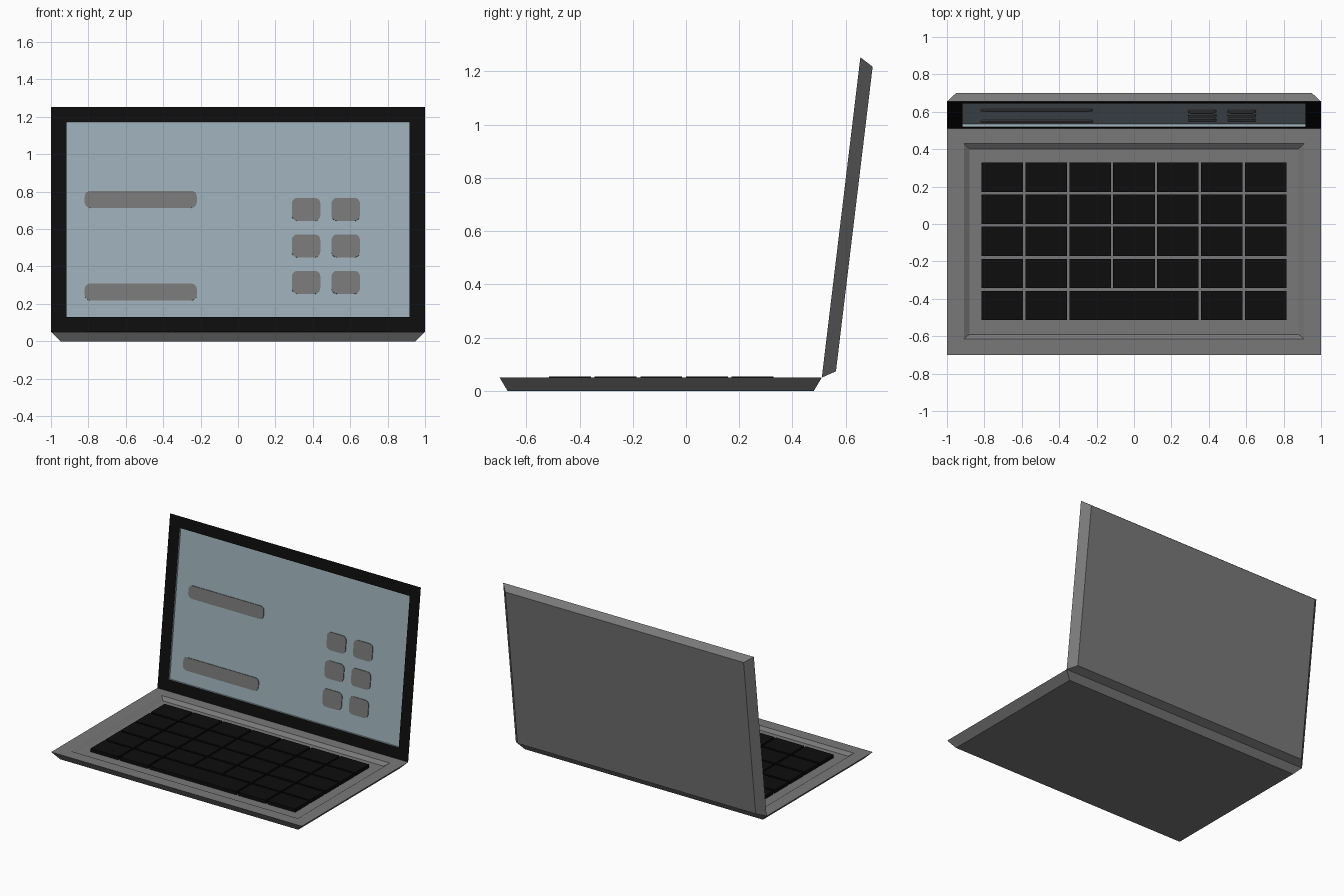
import bpy, bmesh, math
from mathutils import Matrix

if "Cube" in bpy.data.objects:
    bpy.data.objects.remove(bpy.data.objects["Cube"])


def mat(name, r, g, b):
    m = bpy.data.materials.new(name)
    m.diffuse_color = (r, g, b, 1)
    m.use_nodes = True
    m.node_tree.nodes["Principled BSDF"].inputs["Base Color"].default_value = m.diffuse_color
    return m


GREY = mat("body_grey", 0.19, 0.19, 0.19)
BLACK = mat("bezel_and_key_black", 0.004, 0.004, 0.004)
BLUE = mat("screen_blue", 0.33, 0.42, 0.47)


def finish(bm, name, mats, matrix):
    bmesh.ops.recalc_face_normals(bm, faces=bm.faces)
    me = bpy.data.meshes.new(name)
    bm.to_mesh(me)
    bm.free()
    for m in mats:
        me.materials.append(m)
    ob = bpy.data.objects.new(name, me)
    bpy.context.collection.objects.link(ob)
    ob.matrix_world = matrix
    return ob


def shell(name, y0, y1, hole, floor, depth, mats, matrix):
    """Tapered slab, open face at local z=0, with a sunken panel.
    Materials: 0 outside, 1 rim, 2 sunken panel."""
    bm = bmesh.new()

    def ring(x, a, b, z):
        return [bm.verts.new(p) for p in ((-x, a, z), (x, a, z), (x, b, z), (-x, b, z))]

    rings = [ring(0.95, y0 + 0.03, y1 - 0.03, -0.05), ring(1.0, y0, y1, 0),
             ring(*hole, 0), ring(*floor, -depth)]
    bm.faces.new(rings[0])
    for k in range(3):
        a, b = rings[k], rings[k + 1]
        for i in range(4):
            j = (i + 1) % 4
            bm.faces.new((a[i], a[j], b[j], b[i])).material_index = k
    bm.faces.new(rings[3]).material_index = 2
    return finish(bm, name, mats, matrix)


def plate(name, x0, x1, y0, y1, z0, z1, material, matrix, radius=0):
    bm = bmesh.new()
    bmesh.ops.create_cube(bm, size=1)
    for v in bm.verts:
        v.co = (x0 if v.co.x < 0 else x1, y0 if v.co.y < 0 else y1,
                z0 if v.co.z < 0 else z1)
    if radius:
        edges = [e for e in bm.edges if abs(e.verts[0].co.z - e.verts[1].co.z) > 1e-4]
        bmesh.ops.bevel(bm, geom=edges, offset=radius, segments=5, profile=0.5,
                        affect='EDGES')
    return finish(bm, name, [material], matrix)


# Base with keyboard well
BASE = Matrix.Translation((0, 0, 0.05))
shell("keyboard_base", -0.70, 0.51, (0.91, -0.615, 0.43), (0.88, -0.59, 0.402),
      0.02, [GREY, GREY, GREY], BASE)

# Keys: five rows of seven, the middle three of the last row merged as space bar
PX, PY, KW, KD = 0.235, 0.1715, 0.222, 0.157
for r in range(5):
    yc = 0.250 - r * PY
    for c in range(7):
        if r == 4 and c in (2, 3, 4):
            continue
        xc = (c - 3) * PX
        plate(f"key_{r}_{c}", xc - KW / 2, xc + KW / 2, yc - KD / 2, yc + KD / 2,
              -0.02, 0.004, BLACK, BASE)
yc = 0.250 - 4 * PY
plate("space_bar", -0.345, 0.345, yc - KD / 2, yc + KD / 2, -0.02, 0.004, BLACK, BASE)

# Lid leaning back from the hinge edge, screen sunk in a black bezel
LID = Matrix.Translation((0, 0.51, 0.05)) @ Matrix.Rotation(math.radians(83.13), 4, 'X')
screen = (0.918, 0.08, 1.132)
shell("screen_lid", 0, 1.212, screen, screen, 0.015, [GREY, BLACK, BLUE], LID)

# Painted screen details: two bars and a block of icons (heights in world z)
def screen_mark(name, x0, x1, z0, z1, radius):
    plate(name, x0, x1, (z0 - 0.05) / 0.993, (z1 - 0.05) / 0.993,
          -0.016, -0.010, GREY, LID, radius)


for i, z in enumerate((0.715, 0.22)):
    screen_mark(f"screen_bar_{i}", -0.82, -0.22, z, z + 0.09, 0.03)
for r, z in enumerate((0.645, 0.45, 0.255)):
    for c, x in enumerate((0.288, 0.50)):
        screen_mark(f"screen_icon_{r}_{c}", x, x + 0.152, z, z + 0.123, 0.03)
